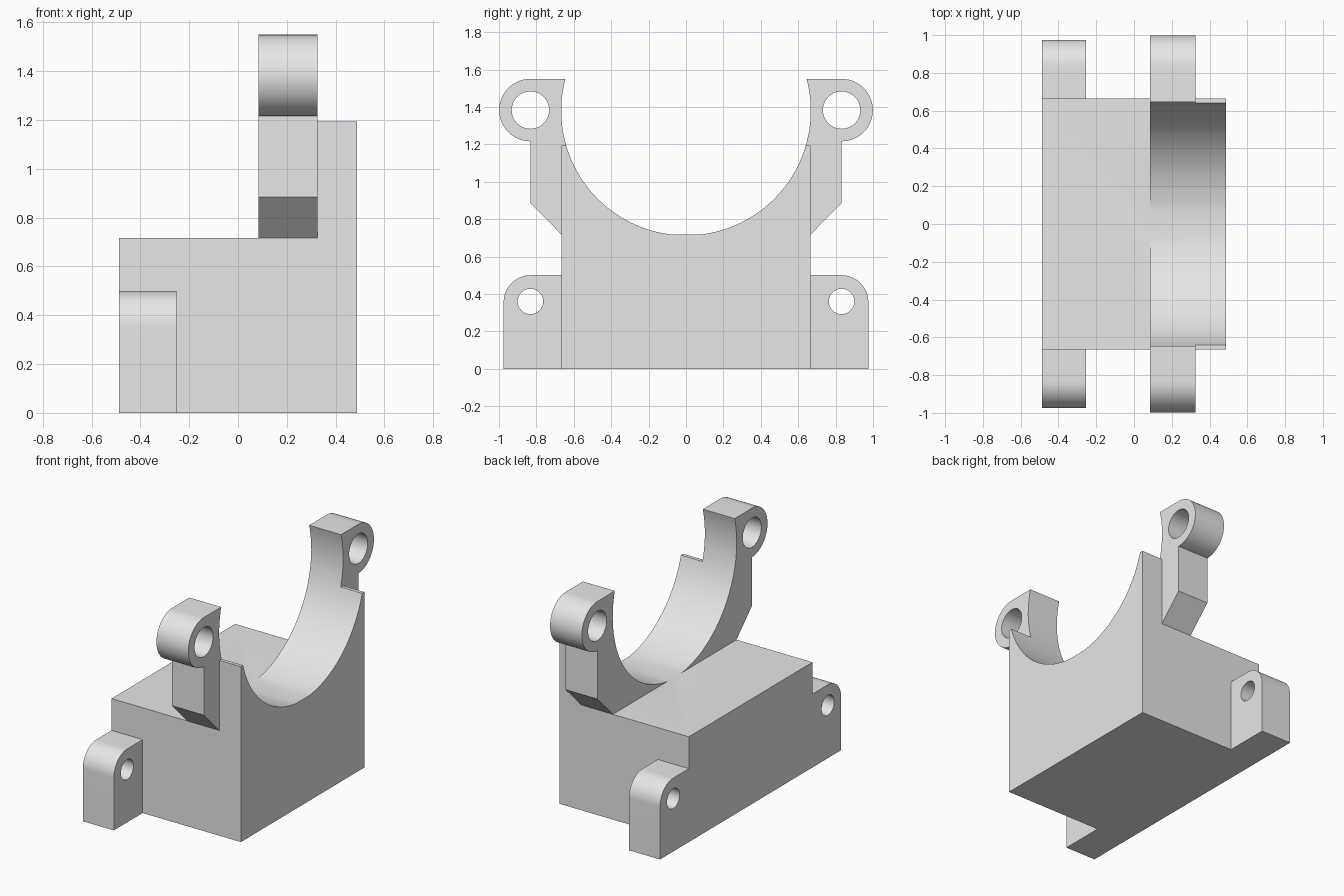
import bpy, bmesh, math
from mathutils import Matrix

if "Cube" in bpy.data.objects:
    bpy.data.objects.remove(bpy.data.objects["Cube"])

HALF_X, HALF_Y, BASE_Z = 0.487, 0.665, 0.717
BORE_Z, BORE_R = 1.38, 0.667          # saddle bore
WALL_Z, EAR_TOP = 1.195, 1.55         # rear wall and ear heights
EAR_Y, EAR_Z, EAR_R = 0.832, 1.383, 0.167

grey = bpy.data.materials.new("plain grey")
grey.diffuse_color = (0.8, 0.8, 0.8, 1)
grey.use_nodes = True
grey.node_tree.nodes["Principled BSDF"].inputs["Base Color"].default_value = grey.diffuse_color


def arc(cy, cz, r, a0, a1, n):
    """Points on an arc, angles in degrees."""
    return [(cy + r * math.cos(math.radians(a0 + (a1 - a0) * i / n)),
             cz + r * math.sin(math.radians(a0 + (a1 - a0) * i / n))) for i in range(n + 1)]


def mirror(points):
    return [(-y, z) for y, z in reversed(points)]


def hole(cy, cz, r):
    return arc(cy, cz, r, 0, 360, 40)[:-1]


def extrude_profile(name, x0, x1, loops):
    """Extrude a y-z outline (with optional holes) from x0 to x1."""
    curve = bpy.data.curves.new(name + "_profile", 'CURVE')
    curve.dimensions, curve.fill_mode = '2D', 'BOTH'
    curve.extrude = (x1 - x0) / 2
    for pts in loops:
        spline = curve.splines.new('POLY')
        spline.points.add(len(pts) - 1)
        for p, (y, z) in zip(spline.points, pts):
            p.co = (y, z, 0, 1)
        spline.use_cyclic_u = True
    helper = bpy.data.objects.new(name + "_profile", curve)
    bpy.context.collection.objects.link(helper)
    dg = bpy.context.evaluated_depsgraph_get()
    mesh = bpy.data.meshes.new_from_object(helper.evaluated_get(dg))
    bpy.data.objects.remove(helper)
    # Stand the profile up so it faces along x, and weld the caps
    mesh.transform(Matrix(((0, 0, 1, (x0 + x1) / 2), (1, 0, 0, 0), (0, 1, 0, 0), (0, 0, 0, 1))))
    bm = bmesh.new()
    bm.from_mesh(mesh)
    for v in bm.verts:
        v.co = [round(c, 4) for c in v.co]
    bmesh.ops.remove_doubles(bm, verts=bm.verts, dist=0.0005)
    bmesh.ops.recalc_face_normals(bm, faces=bm.faces)
    bm.to_mesh(mesh)
    bm.free()
    mesh.materials.clear()
    mesh.materials.append(grey)
    obj = bpy.data.objects.new(name, mesh)
    bpy.context.collection.objects.link(obj)
    return obj


# Right half of the bore, from its flat bottom up to the wall top, then to the ear top
a_flat = math.degrees(math.asin((BASE_Z - BORE_Z) / BORE_R))
a_wall = math.degrees(math.asin((WALL_Z - BORE_Z) / BORE_R))
a_top = math.degrees(math.asin((EAR_TOP - BORE_Z) / BORE_R))
low_arc = arc(0, BORE_Z, BORE_R, a_flat, a_wall, 24)
high_arc = arc(0, BORE_Z, BORE_R, a_wall, a_top, 12)[1:]

# Front base block
block = [(HALF_Y, 0), (HALF_Y, BASE_Z)]
body = extrude_profile("bracket_body", -HALF_X, 0.085, [block + mirror(block)])

# Rear saddle wall
wall = [(HALF_Y, 0), (HALF_Y, WALL_Z)] + low_arc[::-1]
parts = [extrude_profile("saddle_wall", 0.325, HALF_X, [wall + mirror(wall)])]

# Saddle band with the pierced upper ears
band = [(HALF_Y, 0), (HALF_Y, BASE_Z), (EAR_Y, 0.885)]
band += arc(EAR_Y, EAR_Z, EAR_R, -90, 90, 28)
band += (low_arc + high_arc)[::-1]
parts.append(extrude_profile("eared_band", 0.085, 0.325,
                             [band + mirror(band), hole(EAR_Y, EAR_Z, 0.1), hole(-EAR_Y, EAR_Z, 0.1)]))

# Pierced mounting lugs
lug = [(HALF_Y, 0), (0.975, 0)] + arc(0.832, 0.357, 0.143, 0, 90, 16) + [(HALF_Y, 0.5)]
for side, outline in ((1, lug), (-1, mirror(lug))):
    parts.append(extrude_profile("right_lug" if side > 0 else "left_lug", -HALF_X, -0.253,
                                 [outline, hole(side * 0.832, 0.36, 0.068)]))

# Fuse everything into one solid
for part in parts:
    mod = body.modifiers.new("join_" + part.name, 'BOOLEAN')
    mod.operation, mod.solver, mod.object = 'UNION', 'EXACT', part
dg = bpy.context.evaluated_depsgraph_get()
fused = bpy.data.meshes.new_from_object(body.evaluated_get(dg))
body.modifiers.clear()
body.data = fused
for part in parts:
    bpy.data.objects.remove(part)

bpy.ops.object.select_all(action='DESELECT')
body.select_set(True)
bpy.context.view_layer.objects.active = body
bpy.ops.object.shade_smooth_by_angle(angle=math.radians(25))
